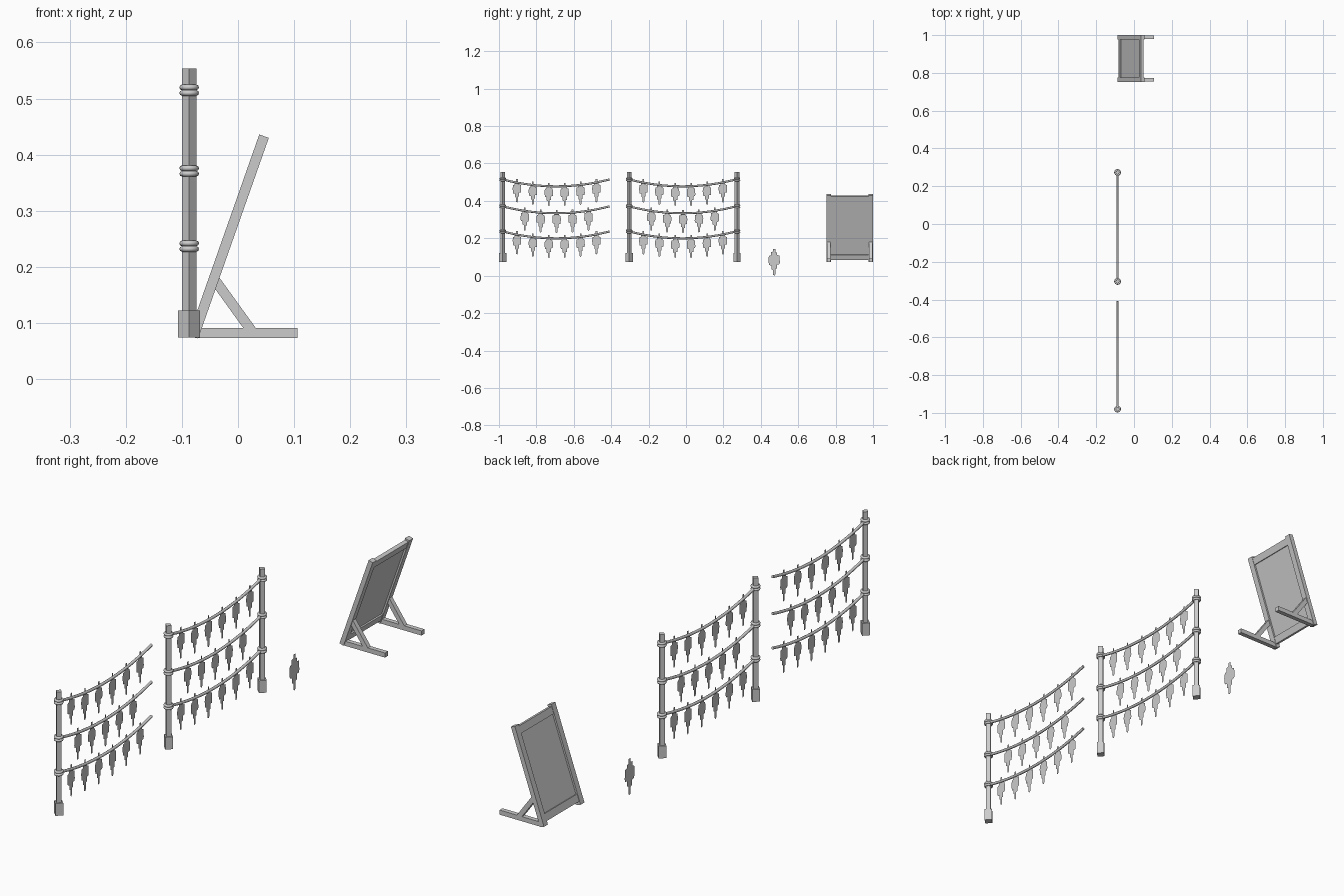
import bpy
import bmesh
from math import pi, sin, cos, radians
from mathutils import Matrix, Vector

default_cube = bpy.data.objects.get("Cube")
if default_cube:
    bpy.data.objects.remove(default_cube, do_unlink=True)

grey = bpy.data.materials.new("plain grey")
grey.use_nodes = True
grey_value = (0.6, 0.6, 0.6, 1)
grey.diffuse_color = grey_value
grey.node_tree.nodes["Principled BSDF"].inputs["Base Color"].default_value = grey_value

FENCE_X = -0.087
SPAN = 0.577
SAG = 0.037
ROPE_HEIGHTS = {"top": 0.515, "middle": 0.371, "bottom": 0.237}
FIRST_POST = -0.98
SECOND_POST = -0.304


def finish(name, bm, smooth=False):
    mesh = bpy.data.meshes.new(name)
    bm.to_mesh(mesh)
    bm.free()
    mesh.materials.append(grey)
    obj = bpy.data.objects.new(name, mesh)
    bpy.context.collection.objects.link(obj)
    if smooth:
        mesh.shade_smooth()
    return obj


def box(name, size, center, tilt=0.0, pivot=(0, 0, 0)):
    bm = bmesh.new()
    bmesh.ops.create_cube(bm, size=1)
    place = (Matrix.Translation(pivot) @ Matrix.Rotation(tilt, 4, "Y")
             @ Matrix.Translation(center) @ Matrix.Diagonal((*size, 1)))
    bmesh.ops.transform(bm, matrix=place, verts=bm.verts)
    return finish(name, bm)


def diamond_post(name, half_diagonal, y, z_low, z_high):
    # Square bar turned so that a corner points forward
    side = half_diagonal * 2 ** 0.5
    bm = bmesh.new()
    bmesh.ops.create_cube(bm, size=1)
    place = (Matrix.Translation((FENCE_X, y, (z_low + z_high) / 2))
             @ Matrix.Rotation(pi / 4, 4, "Z")
             @ Matrix.Diagonal((side, side, z_high - z_low, 1)))
    bmesh.ops.transform(bm, matrix=place, verts=bm.verts)
    return finish(name, bm)


def ring(name, y, z, major=0.0125, minor=0.005, around=24, across=8):
    bm = bmesh.new()
    loops = []
    for i in range(around):
        a = 2 * pi * i / around
        loops.append([])
        for j in range(across):
            b = 2 * pi * j / across
            r = major + minor * cos(b)
            loops[-1].append(bm.verts.new(
                (FENCE_X + r * cos(a), y + r * sin(a), z + minor * sin(b))))
    for i in range(around):
        here, there = loops[i], loops[(i + 1) % around]
        for j in range(across):
            k = (j + 1) % across
            bm.faces.new((here[j], there[j], there[k], here[k]))
    return finish(name, bm, smooth=True)


def rope_z(height, t):
    return height - SAG * (1 - (2 * t - 1) ** 2)


def rope(name, y0, height, steps=24):
    curve = bpy.data.curves.new(name, "CURVE")
    curve.dimensions = "3D"
    curve.bevel_depth = 0.0055
    curve.bevel_resolution = 2
    curve.use_fill_caps = True
    spline = curve.splines.new("POLY")
    spline.points.add(steps)
    for i, point in enumerate(spline.points):
        t = i / steps
        point.co = (FENCE_X, y0 + SPAN * t * 0.99, rope_z(height, t), 1)
    curve.materials.append(grey)
    obj = bpy.data.objects.new(name, curve)
    bpy.context.collection.objects.link(obj)
    bpy.ops.object.select_all(action="DESELECT")
    obj.select_set(True)
    bpy.context.view_layer.objects.active = obj
    bpy.ops.object.convert(target="MESH")
    bpy.ops.object.shade_smooth_by_angle(angle=radians(50))


# Stepped outline of a thin hanging charm, as width and height fractions
CHARM = [(.1, 1), (.1, .88), (.27, .86), (.27, .77), (.46, .75), (.5, .5),
         (.46, .43), (.26, .42), (.26, .27), (.12, .26), (.12, .05), (.03, 0),
         (-.1, .04), (-.1, .22), (-.24, .24), (-.24, .38), (-.44, .4),
         (-.5, .6), (-.44, .74), (-.27, .76), (-.27, .88), (-.08, .9), (-.08, 1)]


def charm(name, y, z, width, height, flip=1):
    bm = bmesh.new()
    outline = [bm.verts.new((FENCE_X, y + flip * u * width, z + v * height))
               for u, v in CHARM]
    face = bm.faces.new(outline)
    face.normal_update()
    if face.normal.x < 0:
        face.normal_flip()
    bmesh.ops.triangulate(bm, faces=[face])
    return finish(name, bm)


# Posts with square feet and double rope wraps
posts = {"front": FIRST_POST, "middle": SECOND_POST, "back": SECOND_POST + SPAN}
for label, y in posts.items():
    diamond_post(f"{label}_post", 0.0127, y, 0.08, 0.554)
    diamond_post(f"{label}_post_foot", 0.0197, y, 0.074, 0.122)
    for row, height in ROPE_HEIGHTS.items():
        for part, offset in (("lower", -0.005), ("upper", 0.005)):
            ring(f"{label}_post_{row}_{part}_wrap", y, height + offset)

# Sagging ropes with hanging charms
for label, y0 in (("front", FIRST_POST), ("back", SECOND_POST)):
    for row, height in ROPE_HEIGHTS.items():
        rope(f"{label}_{row}_rope", y0, height)
        count = 5 if row == "middle" else 6
        for n in range(count):
            along = SPAN / 2 + (n - (count - 1) / 2) * 0.085
            z = rope_z(height, along / SPAN)
            charm(f"{label}_{row}_charm_{n + 1}", y0 + along, z - 0.107,
                  0.046, 0.125, -1 if row == "middle" else 1)

# Loose charm
charm("loose_charm", 0.471, 0, 0.062, 0.143)

# Leaning framed board
TILT = radians(19.4)
BOARD_Y = 0.8755
HALF = 0.1125
BASE = Vector((-0.0795, BOARD_Y, 0.0755))
LENGTH = 0.379
for side, s in (("front", -1), ("back", 1)):
    box(f"{side}_board_stile", (0.018, 0.024, LENGTH),
        (0, s * HALF, LENGTH / 2), TILT, BASE)
    # Foot and diagonal brace behind each stile
    box(f"{side}_board_foot", (0.183, 0.018, 0.018),
        (0.0145, BOARD_Y + s * HALF, 0.082))
    brace_low, brace_high = Vector((0.025, 0, 0.085)), Vector((-0.045, 0, 0.182))
    lean = brace_high - brace_low
    box(f"{side}_board_brace", (0.018, 0.018, lean.length),
        (0, 0, lean.length / 2), Vector((0, 0, 1)).angle(lean) * -1,
        brace_low + Vector((0, BOARD_Y + s * HALF, 0)))
for name, z in (("bottom", 0.027), ("top", LENGTH - 0.021)):
    box(f"{name}_board_rail", (0.015, 2 * HALF, 0.028), (0, 0, z), TILT, BASE)
box("board_panel", (0.004, 2 * HALF, LENGTH - 0.05),
    (0, 0, LENGTH / 2), TILT, BASE)
